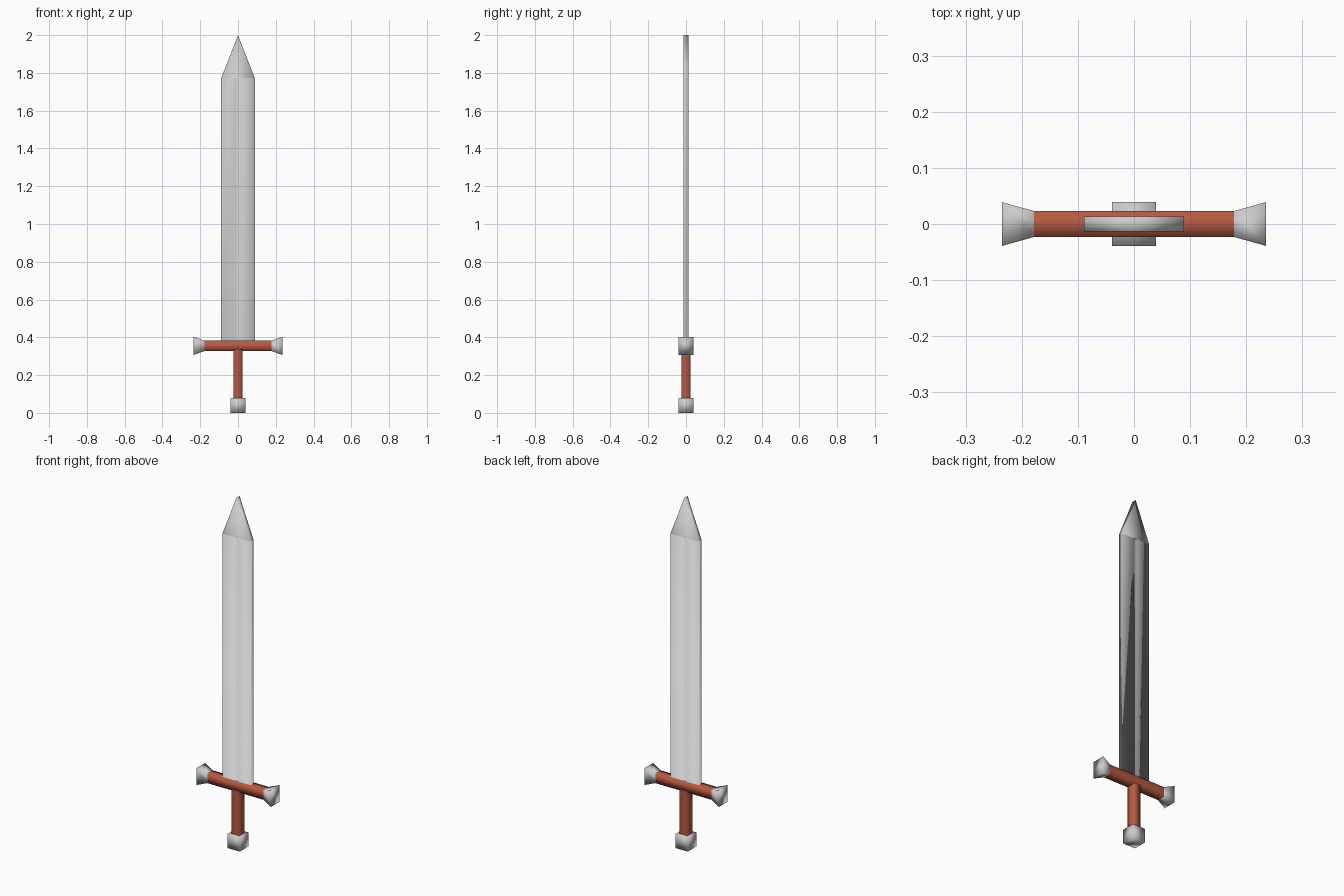
import bpy, bmesh

if "Cube" in bpy.data.objects:
    bpy.data.objects.remove(bpy.data.objects["Cube"])

leather = bpy.data.materials.new("red_brown_leather")
leather.diffuse_color = (0.47, 0.10, 0.055, 1)
leather.use_nodes = True
leather.node_tree.nodes["Principled BSDF"].inputs["Base Color"].default_value = leather.diffuse_color


def loft(name, rings, mat=None, start=False, end=False):
    """Join equal-length rings into a smooth-shaded skin, optionally capped."""
    bm = bmesh.new()
    loops = [[bm.verts.new(p) for p in ring] for ring in rings]
    n = len(loops[0])
    for a, b in zip(loops, loops[1:]):
        for i in range(n):
            j = (i + 1) % n
            bm.faces.new((a[i], a[j], b[j], b[i]))
    if start:
        bm.faces.new(loops[0][::-1])
    if end:
        bm.faces.new(loops[-1])
    bmesh.ops.remove_doubles(bm, verts=bm.verts, dist=1e-5)
    for f in bm.faces:
        f.smooth = True
    mesh = bpy.data.meshes.new(name)
    bm.to_mesh(mesh)
    bm.free()
    if mat:
        mesh.materials.append(mat)
    bpy.context.collection.objects.link(bpy.data.objects.new(name, mesh))


def rect_z(hx, hy, z):
    return [(-hx, -hy, z), (hx, -hy, z), (hx, hy, z), (-hx, hy, z)]


def rect_x(x, hy, hz):
    return [(x, -hy, GUARD_Z - hz), (x, hy, GUARD_Z - hz),
            (x, hy, GUARD_Z + hz), (x, -hy, GUARD_Z + hz)]


GUARD_Z, SHOULDER = 0.355, 1.772
BW, BT = 0.089, 0.0135      # blade half width and half thickness

# Pommel block and grip (grip ends are buried in its neighbours)
loft("pommel", [rect_z(0.039, 0.039, 0), rect_z(0.039, 0.039, 0.08)], start=True, end=True)
loft("grip", [rect_z(0.024, 0.024, 0.075), rect_z(0.024, 0.024, 0.335)], leather)

# Crossguard bar with flared end caps
loft("crossguard", [rect_x(-0.178, 0.023, 0.028), rect_x(0.178, 0.023, 0.028)], leather)
inner, outer = (0.178, 0.023, 0.028), (0.235, 0.039, 0.048)
loft("guard_cap_right", [rect_x(*inner), rect_x(*outer)], end=True)
loft("guard_cap_left", [rect_x(-outer[0], *outer[1:]), rect_x(-inner[0], *inner[1:])], start=True)


# Blade with a narrow centre groove; its foot spreads into a flange inside the guard
def section(hw, ht, groove, z):
    front = [(-hw, -ht), (-0.01, -ht), (0, groove - ht), (0.01, -ht), (hw, -ht)]
    return [(s * x, s * y, z) for s in (1, -1) for x, y in front]


loft("blade", [section(0.17, 0.022, 0, 0.381), section(BW, BT, 0.008, 0.381),
               section(BW, BT, 0.008, SHOULDER)], end=True)

# Blade tip: wedge closing to a short edge at the top
loft("blade_tip", [rect_z(BW, BT, SHOULDER), rect_z(0, BT, 2.0)])
